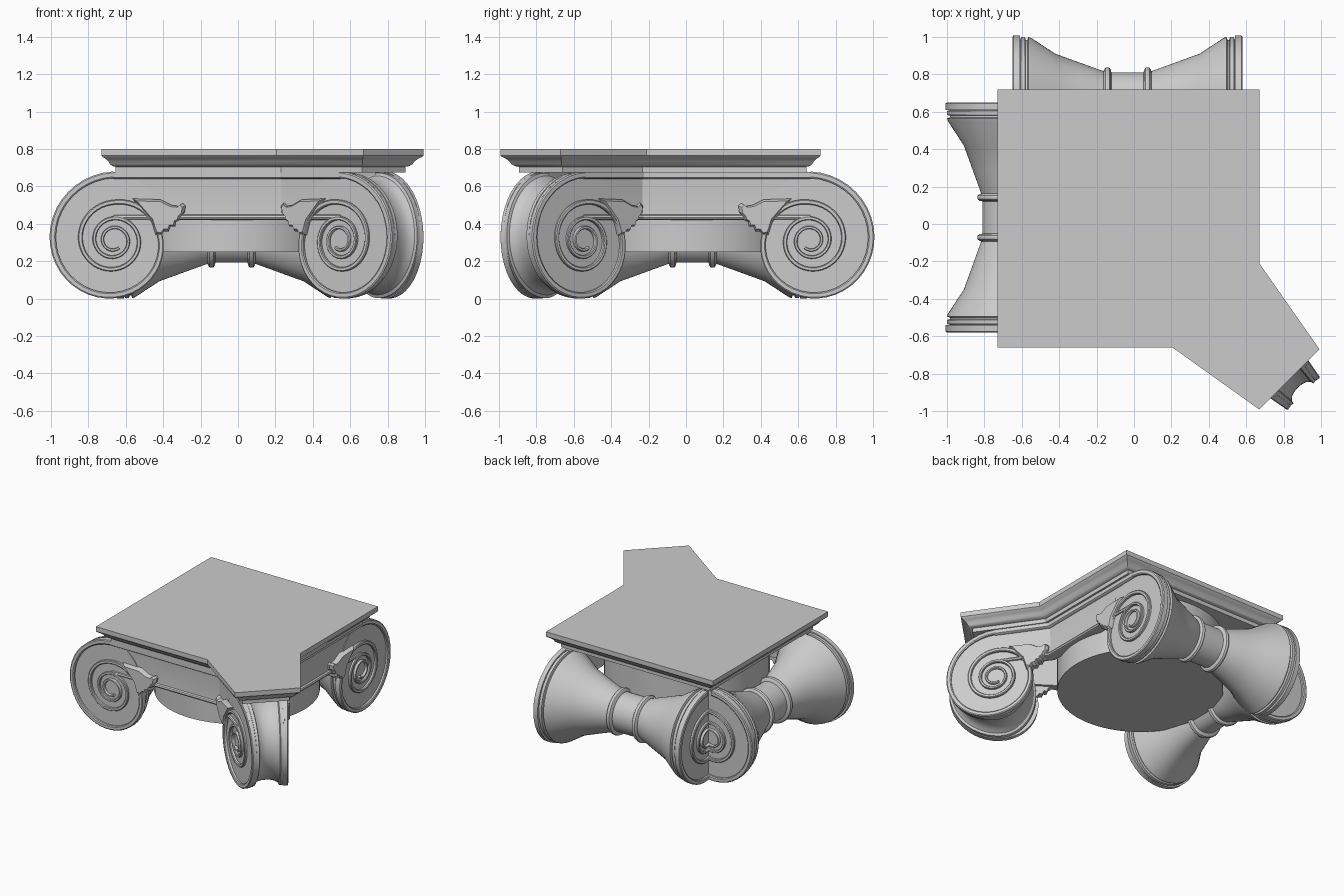
import bpy, bmesh, math
from mathutils import Vector as V

if "Cube" in bpy.data.objects:
    bpy.data.objects.remove(bpy.data.objects["Cube"])

R = 0.335          # volute radius
ZC = 0.338         # height of bolster axis
C = 0.665          # distance of far volute axis from origin
BEND = V((0.225, -0.58, 0))
DIAG = V((0.82, -0.572, 0)).normalized()    # direction of the angled corner volute
NDIAG = V((DIAG.y, -DIAG.x, 0))             # its outward normal
CORNER = BEND + DIAG * 0.384
X, Y = V((1, 0, 0)), V((0, 1, 0))


def flip(p):
    # mirror across the plan diagonal
    return V((-p[1], -p[0], p[2]))


def make(name, rings, closed=True, twin=None):
    """Skin a list of point rings, cap both ends; optionally add the diagonal twin."""
    for nm, f in ((name, V),) + (((twin, flip),) if twin else ()):
        bm = bmesh.new()
        vs = [[bm.verts.new(f(p)) for p in r] for r in rings]
        n = len(rings[0])
        for a, b in zip(vs, vs[1:]):
            for i in range(n):
                j = (i + 1) % n
                bm.faces.new((a[i], a[j], b[j], b[i]))
        bm.faces.new(vs[0])
        bm.faces.new(vs[-1][::-1])
        bmesh.ops.recalc_face_normals(bm, faces=bm.faces)
        me = bpy.data.meshes.new(nm)
        bm.to_mesh(me)
        bm.free()
        ob = bpy.data.objects.new(nm, me)
        bpy.context.collection.objects.link(ob)
        bpy.ops.object.select_all(action='DESELECT')
        ob.select_set(True)
        bpy.context.view_layer.objects.active = ob
        bpy.ops.object.shade_smooth_by_angle(angle=math.radians(30))


def disc(origin, du, f, n=56):
    # volute outline: half circle outside, narrower half ellipse inside
    out = []
    for i in range(n):
        a = 2 * math.pi * i / n
        u = math.sin(a) * f * (R if math.sin(a) > 0 else 0.26)
        out.append(origin + du * u + V((0, 0, ZC + R * f * math.cos(a))))
    return out


def spiral(name, origin, du, nrm, twin):
    # raised fillet winding from the top of the volute to its eye
    rings, n = [], 150
    for i in range(n + 1):
        t = 3.6 * i / n
        r = 0.35 * 0.58 ** t + (0.028 * math.sin(math.pi * t) if t < 1 else 0)
        w = 0.006 + 0.034 * r
        a = 2 * math.pi * t
        ring = []
        for dr, d in ((-w, -0.04), (-w, -0.005), (-0.6 * w, 0), (0.6 * w, 0), (w, -0.005), (w, -0.04)):
            q = r + dr
            ring.append(origin + du * q * math.sin(a) + nrm * d + V((0, 0, 0.312 + q * math.cos(a))))
        rings.append(ring)
    make(name, rings, twin=twin)


def leaf(name, origin, du, nrm, twin):
    # scalloped leaf filling the angle between volute and channel
    pts = [(-.10, .535), (-.25, .53), (-.31, .50), (-.35, .495), (-.37, .51), (-.385, .495), (-.38, .46),
           (-.36, .44), (-.355, .42), (-.335, .41), (-.33, .385), (-.305, .385), (-.295, .36),
           (-.27, .36), (-.25, .335), (-.225, .34), (-.20, .42)]
    cu, cz = -.26, .45
    rings = []
    for d, f in ((-.06, 1), (-.01, 1), (.012, .85)):
        rings.append([origin + du * (cu + (u - cu) * f) + nrm * d + V((0, 0, cz + (z - cz) * f))
                      for u, z in pts])
    make(name, rings, twin=twin)


# Abacus with the angled corner projection
outline = [(-.73, .72), (.67, .72), (.67, -.21), (.992, -.67), (.67, -.992), (.205, -.66), (-.73, -.66)]


def inset(poly, d, z):
    out, n = [], len(poly)
    for i in range(n):
        p, q, r = (V((*poly[k % n], 0)) for k in (i - 1, i, i + 1))
        e1, e2 = (q - p).normalized(), (r - q).normalized()
        n1, n2 = V((e1.y, -e1.x, 0)), V((e2.y, -e2.x, 0))
        m = (n1 + n2) / (1 + n1.dot(n2))
        out.append(q + m * d + V((0, 0, z)))
    return out


make("abacus", [inset(outline, d, z) for d, z in (
    (0, .8), (0, .765), (.006, .758), (.022, .748), (.036, .735), (.046, .718),
    (.06, .708), (.075, .705), (.075, .675))])

# Round echinus core
make("echinus", [[V((-.03 + .57 * math.cos(a), .03 + .57 * math.sin(a), z))
                  for a in (2 * math.pi * i / 72 for i in range(72))] for z in (.25, .69)])

# Side bolsters: waisted rolls with beaded neck and grooved rims
half = [(.597, R), (.585, R), (.582, .322), (.572, .322), (.569, R), (.548, R), (.544, .32),
        (.535, .32), (.53, R), (.515, .33), (.385, .245), (.25, .196), (.128, .152), (.125, .16),
        (.118, .17), (.107, .173), (.096, .17), (.089, .16), (.086, .146)]
prof = [(-o, r) for o, r in half] + [(o, r) for o, r in reversed(half)]
make("left_bolster", [disc(V((-C, .035 + o, 0)), -X, r / R) for o, r in prof], twin="back_bolster")

# Short corner bolster between the two angled volutes
OTHER, ODIR = flip(CORNER), flip(DIAG)
half = [(.05, 1), (.085, 1), (.09, .965), (.12, .965), (.125, 1), (.2, 1), (.22, .95), (.3, .9), (.4, .875)]
rings = []
for t, f in half + [(.5, .87)] + [(1 - t, f) for t, f in reversed(half)]:
    rings.append(disc(CORNER.lerp(OTHER, t), DIAG.lerp(ODIR, t).normalized(), f))
make("corner_bolster", rings)

# Volute spirals and leaves on both faces, plus the re-entrant back corner
FL = V((-C, -.58, 0))
spiral("front_left_spiral", FL, -X, -Y, "right_back_spiral")
spiral("front_corner_spiral", CORNER, DIAG, NDIAG, "right_corner_spiral")
spiral("left_rear_spiral", V((-C, .65, 0)), -X, Y, "back_left_spiral")
leaf("front_left_leaf", FL, -X, -Y, "right_back_leaf")
leaf("front_corner_leaf", CORNER, DIAG, NDIAG, "right_corner_leaf")

# Channel band joining the volutes, mitred at the bend
section = [(-.08, .677), (0, .677), (0, .648), (-.006, .643), (-.02, .64), (-.026, .54), (-.022, .45),
           (-.01, .445), (-.006, .435), (-.01, .425), (-.025, .42), (-.08, .42)]
miter = (NDIAG - Y) / (1 + NDIAG.dot(-Y))
make("front_channel", [[p + m * d + V((0, 0, z)) for d, z in section]
                       for p, m in ((FL, -Y), (BEND, miter), (CORNER, NDIAG))], twin="right_channel")
